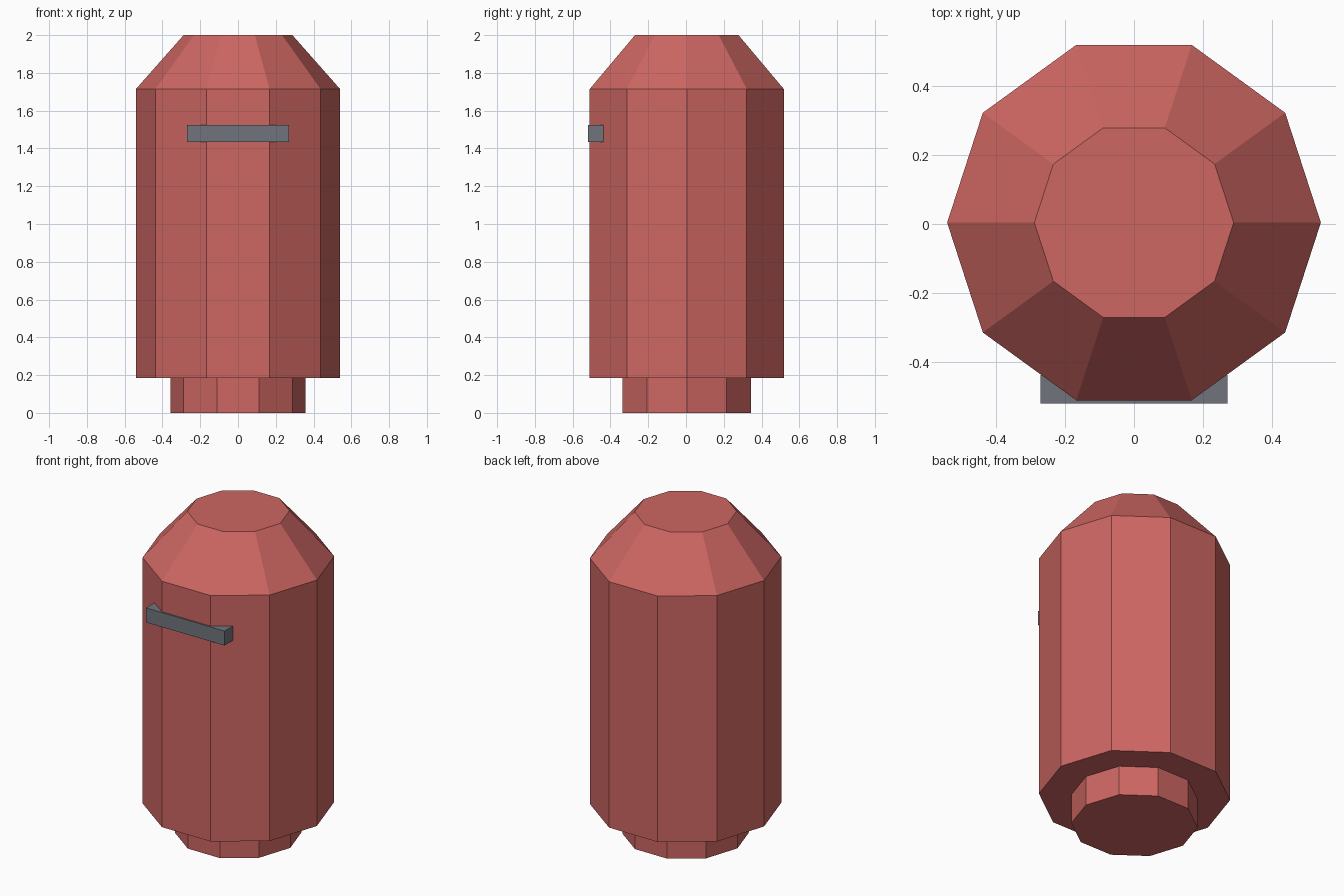
import bpy, bmesh, math

SIDES = 10
CENTRE_Y = 0.004

if "Cube" in bpy.data.objects:
    bpy.data.objects.remove(bpy.data.objects["Cube"], do_unlink=True)


def make_material(name, rgb):
    mat = bpy.data.materials.new(name)
    mat.use_nodes = True
    mat.diffuse_color = (*rgb, 1)
    mat.node_tree.nodes["Principled BSDF"].inputs["Base Color"].default_value = (*rgb, 1)
    return mat


def finish(name, bm, mat):
    bmesh.ops.recalc_face_normals(bm, faces=bm.faces)
    mesh = bpy.data.meshes.new(name)
    bm.to_mesh(mesh)
    bm.free()
    mesh.materials.append(mat)
    obj = bpy.data.objects.new(name, mesh)
    bpy.context.collection.objects.link(obj)
    return obj


def make_prism(name, profile, mat):
    """Closed ten-sided solid through (radius, height) rings, a corner on +x."""
    bm = bmesh.new()
    angles = [math.tau * i / SIDES for i in range(SIDES)]
    rings = [[bm.verts.new((r * math.cos(a), CENTRE_Y + r * math.sin(a), z))
              for a in angles] for r, z in profile]
    for low, high in zip(rings, rings[1:]):
        for i in range(SIDES):
            j = (i + 1) % SIDES
            bm.faces.new((low[i], low[j], high[j], high[i]))
    bm.faces.new(rings[0])
    bm.faces.new(rings[-1])
    return finish(name, bm, mat)


def make_box(name, low, high, mat):
    bm = bmesh.new()
    bmesh.ops.create_cube(bm, size=1)
    for v in bm.verts:
        v.co = [(a + b) / 2 + c * (b - a) for a, b, c in zip(low, high, v.co)]
    return finish(name, bm, mat)


red = make_material("soft red", (0.61, 0.134, 0.123))
grey = make_material("slate grey", (0.162, 0.174, 0.198))

# Narrow foot under the body
make_prism("foot", [(0.357, 0), (0.357, 0.185)], red)
# Tall body with sloped shoulder and flat top
make_prism("body", [(0.54, 0.185), (0.54, 1.715), (0.288, 2)], red)
# Straight bar set into the front face
make_box("front_bar", (-0.27, -0.519, 1.435), (0.27, -0.436, 1.525), grey)
